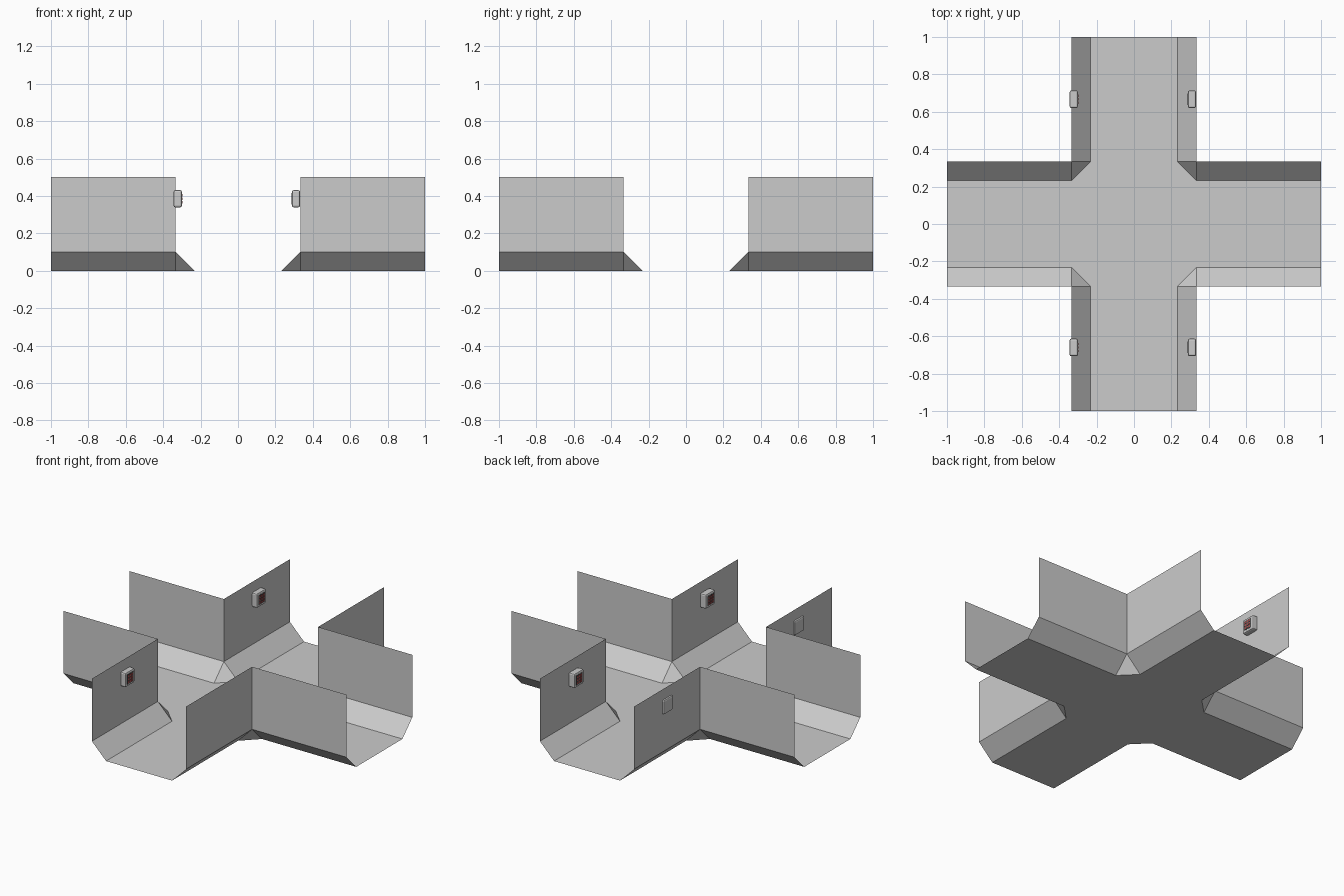
import bpy, bmesh
from math import pi
from mathutils import Matrix, Vector

if "Cube" in bpy.data.objects:
    bpy.data.objects.remove(bpy.data.objects["Cube"])

W = 1 / 3        # wall half-spacing
F = W - 0.1      # floor half-width
E, H, C = 1.0, 0.5, 0.1   # arm length, wall height, chamfer height


def mesh_object(name, faces):
    bm = bmesh.new()
    for f in faces:
        bm.faces.new([bm.verts.new(p) for p in f])
    bmesh.ops.remove_doubles(bm, verts=bm.verts, dist=1e-5)
    me = bpy.data.meshes.new(name)
    bm.to_mesh(me)
    bm.free()
    ob = bpy.data.objects.new(name, me)
    bpy.context.collection.objects.link(ob)
    return ob


def turned(points, i):
    r = Matrix.Rotation(i * pi / 2, 4, 'Z')
    return [r @ Vector(p) for p in points]


# Cross-shaped floor with cut inner corners
quarter = [(E, F, 0), (W, F, 0), (F, W, 0), (F, E, 0)]
mesh_object("floor", [[p for i in range(4) for p in turned(quarter, i)]])

# Sloped skirting along the walls, with a triangular piece at each corner
skirt = [[(E, F, 0), (E, W, C), (W, W, C), (W, F, 0)],
         [(W, F, 0), (W, W, C), (F, W, 0)],
         [(F, W, 0), (W, W, C), (W, E, C), (F, E, 0)]]
mesh_object("sloped_skirting", [turned(f, i) for i in range(4) for f in skirt])

# Thin upright walls
wall = [[(E, W, C), (E, W, H), (W, W, H), (W, W, C)],
        [(W, W, C), (W, W, H), (W, E, H), (W, E, C)]]
mesh_object("walls", [turned(f, i) for i in range(4) for f in wall])


def material(name, color):
    m = bpy.data.materials.new(name)
    m.diffuse_color = color
    m.use_nodes = True
    m.node_tree.nodes["Principled BSDF"].inputs["Base Color"].default_value = m.diffuse_color
    return m


dark = material("dark_panel", (0.08, 0.08, 0.08, 1))
red = material("red_button", (0.45, 0.08, 0.08, 1))


def box(name, size, base, offset, mat=None, bevel=0):
    bm = bmesh.new()
    bmesh.ops.create_cube(bm, size=1)
    bmesh.ops.scale(bm, vec=size, verts=bm.verts)
    if bevel:
        bmesh.ops.bevel(bm, geom=bm.edges[:], offset=bevel, segments=2,
                        profile=0.5, affect='EDGES')
    me = bpy.data.meshes.new(name)
    bm.to_mesh(me)
    bm.free()
    if mat:
        me.materials.append(mat)
    ob = bpy.data.objects.new(name, me)
    ob.matrix_world = base @ Matrix.Translation(offset)
    bpy.context.collection.objects.link(ob)


# Wall-mounted control boxes, facing into the corridor
for x, turn in ((-0.322, 0), (0.31, pi)):
    for y in (-0.66, 0.667):
        base = Matrix.Translation((x, y, 0.385)) @ Matrix.Rotation(turn, 4, 'Z')
        box("control_box", (0.044, 0.094, 0.092), base, (0, 0, 0), bevel=0.009)
        box("control_panel", (0.002, 0.062, 0.062), base, (0.0222, 0, 0), dark)
        for i in (-1, 0, 1):
            for j in (-1, 0, 1):
                box("button", (0.003, 0.012, 0.012), base,
                    (0.0235, i * 0.019, j * 0.019), red)
